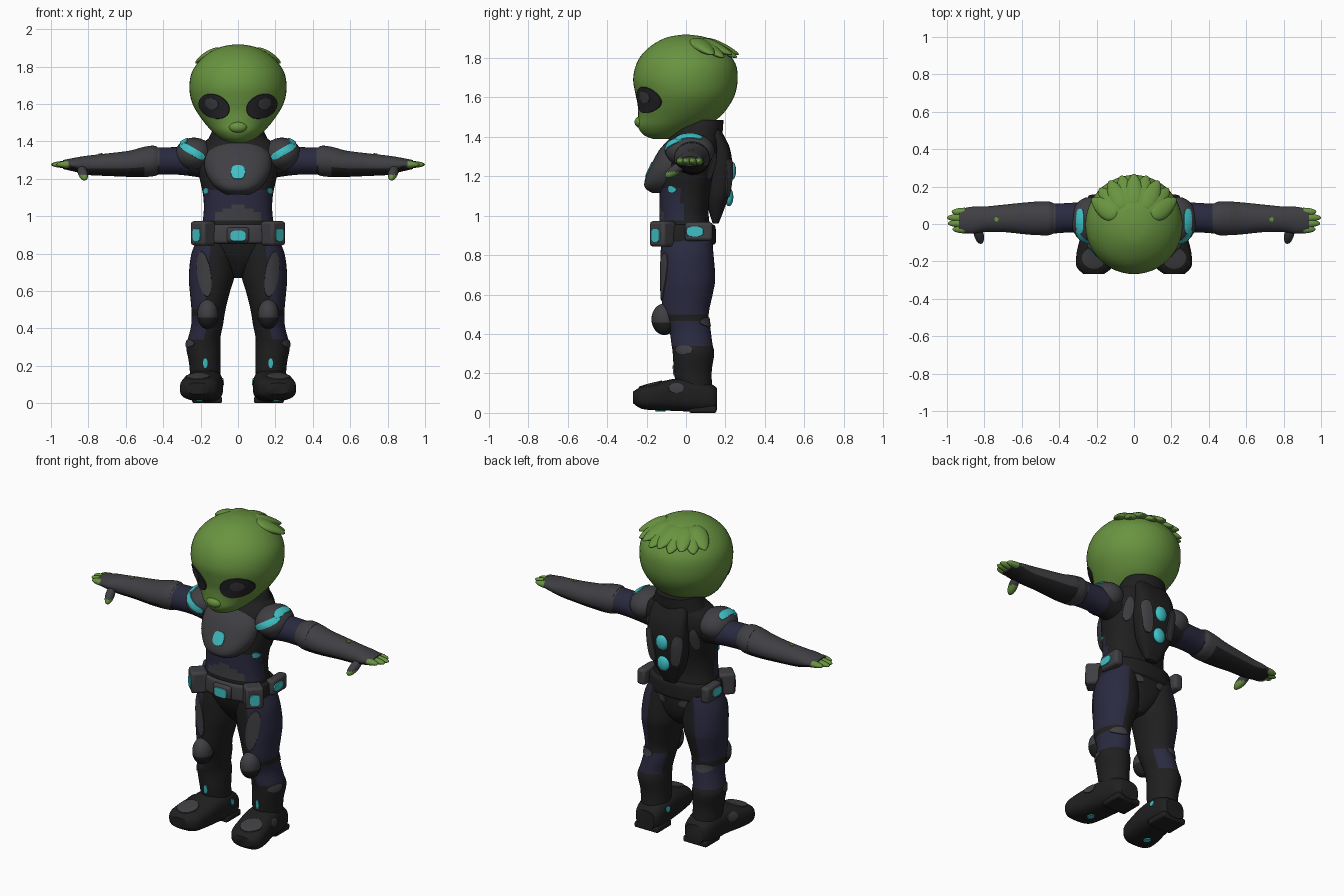
import bpy, bmesh, math
from mathutils import Vector, Matrix
from mathutils.bvhtree import BVHTree

if "Cube" in bpy.data.objects:
    bpy.data.objects.remove(bpy.data.objects["Cube"])

COLOURS = {"green_skin": (0.14, 0.295, 0.051), "black_suit": (0.014, 0.014, 0.014),
           "grey_armour": (0.05, 0.05, 0.057), "navy_cloth": (0.023, 0.023, 0.052),
           "cyan_glow": (0.05, 0.53, 0.56), "dark_eye": (0.018, 0.018, 0.021)}
MATS = {}
for key, rgb in COLOURS.items():
    m = bpy.data.materials.new(key)
    m.use_nodes = True
    m.diffuse_color = (*rgb, 1)
    m.node_tree.nodes["Principled BSDF"].inputs["Base Color"].default_value = (*rgb, 1)
    MATS[key] = m
GREEN, BLACK, GREY, NAVY, CYAN, EYE = COLOURS


def finish(name, bm, colour, mirror=False, bevel=0):
    """Make an object; colour is a name or a rule of face centre and normal."""
    bm.normal_update()
    mesh = bpy.data.meshes.new(name)
    names = []
    for f in bm.faces:
        c = colour(f.calc_center_median(), f.normal) if callable(colour) else colour
        if c not in names:
            names.append(c)
            mesh.materials.append(MATS[c])
        f.material_index = names.index(c)
    bm.to_mesh(mesh)
    bm.free()
    ob = bpy.data.objects.new(name, mesh)
    bpy.context.collection.objects.link(ob)
    if bevel:
        b = ob.modifiers.new("Bevel", "BEVEL")
        b.width, b.segments = bevel, 2
    if mirror:
        ob.modifiers.new("Mirror", "MIRROR")
    bpy.ops.object.select_all(action="DESELECT")
    ob.select_set(True)
    bpy.context.view_layer.objects.active = ob
    bpy.ops.object.shade_smooth_by_angle(angle=math.radians(45))
    return ob


def oval(t, power):
    c, s = math.cos(t), math.sin(t)
    return (math.copysign(abs(c) ** (2 / power), c), math.copysign(abs(s) ** (2 / power), s))


def loft(name, axis, stations, colour, power=2, n=36, steps=5, mirror=False):
    """Skin smooth oval sections (position, two centres, two radii) along an axis."""
    st = [Vector(s) for s in stations]
    st = [st[0]] + st + [st[-1]]
    rows = []
    for i in range(1, len(st) - 2):
        a, b, c, d = st[i - 1:i + 3]
        for k in range(steps):
            t = k / steps
            rows.append(0.5 * (2 * b + (c - a) * t + (2 * a - 5 * b + 4 * c - d) * t * t
                               + (3 * b - a - 3 * c + d) * t ** 3))
    rows.append(st[-1])
    bm = bmesh.new()
    rings = []
    for p, u, v, ru, rv in rows:
        ring = []
        for j in range(n):
            a, b = oval(2 * math.pi * j / n, power)
            a, b = u + a * ru, v + b * rv
            ring.append(bm.verts.new({"x": (p, a, b), "y": (a, p, b), "z": (a, b, p)}[axis]))
        rings.append(ring)
    for r, q in zip(rings, rings[1:]):
        for j in range(n):
            bm.faces.new((r[j], r[(j + 1) % n], q[(j + 1) % n], q[j]))
    bm.faces.new(rings[0][::-1])
    bm.faces.new(rings[-1])
    bmesh.ops.recalc_face_normals(bm, faces=bm.faces)
    return finish(name, bm, colour, mirror)


def blob(name, centre, radii, colour, mirror=False, aim=None, taper=0):
    """Ellipsoid, optionally aimed along a direction and tapered to its far end."""
    bm = bmesh.new()
    bmesh.ops.create_uvsphere(bm, u_segments=24, v_segments=16, radius=1)
    for v in bm.verts:
        v.co.xy *= 1 - taper * v.co.z
    turn = Vector(aim).to_track_quat("Z", "Y").to_matrix().to_4x4() if aim else Matrix()
    bm.transform(Matrix.Translation(centre) @ turn @ Matrix.Diagonal((*radii, 1)))
    return finish(name, bm, colour, mirror)


def box(name, centre, size, colour, mirror=False, turn=0, bevel=0.015):
    bm = bmesh.new()
    bmesh.ops.create_cube(bm, size=1, matrix=Matrix.Translation(centre)
                          @ Matrix.Rotation(turn, 4, "Z") @ Matrix.Diagonal((*size, 1)))
    return finish(name, bm, colour, mirror, bevel)


def patch(name, target, side, centre, size, colour, tilt=0, power=2, lift=0.005, mirror=True):
    """Thin oval plate laid onto the surface of another part."""
    tree = BVHTree.FromPolygons([v.co for v in target.data.vertices],
                                [p.vertices for p in target.data.polygons])
    place = {"front": lambda u, v: ((u, -3, v), (0, 1, 0)), "back": lambda u, v: ((u, 3, v), (0, -1, 0)),
             "side": lambda u, v: ((3, u, v), (-1, 0, 0)), "inside": lambda u, v: ((0, u, v), (1, 0, 0)),
             "top": lambda u, v: ((u, v, 4), (0, 0, -1)), "sole": lambda u, v: ((u, v, -1), (0, 0, 1))}[side]
    ct, sn, n = math.cos(math.radians(tilt)), math.sin(math.radians(tilt)), 28
    bm = bmesh.new()

    def drop(a, b, h):
        o, d = place(centre[0] + a * ct - b * sn, centre[1] + a * sn + b * ct)
        p, nor, _, _ = tree.ray_cast(Vector(o), Vector(d))
        if p is None:
            p, nor, _, _ = tree.find_nearest(Vector(o) + Vector(d) * 3)
        return bm.verts.new(p + nor * h)

    mid, prev = drop(0, 0, lift), None
    for k, h in ((0.25, lift), (0.5, lift), (0.75, lift), (0.96, lift), (1, -0.003)):
        ring = [drop(*(r * s * k for r, s in zip(oval(2 * math.pi * j / n, power), size)), h)
                for j in range(n)]
        for j in range(n):
            i = (j + 1) % n
            bm.faces.new((prev[j], ring[j], ring[i], prev[i]) if prev else (mid, ring[j], ring[i]))
        prev = ring
    bm.normal_update()
    if sum(f.normal.dot(Vector(place(0, 0)[1])) for f in bm.faces) > 0:
        bmesh.ops.reverse_faces(bm, faces=bm.faces)
    return finish(name, bm, colour, mirror)


# Head: rows of height, half width, front and back
profile = [(1.39, .03, -.17, -.08), (1.41, .085, -.215, 0), (1.45, .135, -.243, .09), (1.5, .18, -.243, .17),
           (1.56, .222, -.245, .22), (1.62, .25, -.257, .25), (1.69, .26, -.268, .262), (1.76, .25, -.255, .255),
           (1.82, .215, -.222, .22), (1.87, .16, -.165, .17), (1.905, .09, -.095, .1), (1.918, .02, -.02, .02)]
head = loft("head", "z", [(z, 0, (f + b) / 2, w, (b - f) / 2) for z, w, f, b in profile], GREEN, n=48)
blob("nose", (0, -.225, 1.475), (.05, .036, .032), GREEN)
eye = patch("eye", head, "front", (.127, 1.587), (.087, .064), EYE, tilt=24)
patch("eye_glint", eye, "front", (.14, 1.602), (.038, .03), GREY, tilt=20, lift=0.003)

# Swept crest of overlapping pointed tufts on the back of the skull
for i in range(-4, 5):
    a = i * 0.26
    tip = Vector((math.sin(a) * .262, math.cos(a) * .268, 1.822 - .015 * (i % 2)))
    root = Vector((math.sin(a) * .1, math.cos(a) * .08, 1.895))
    blob("crest_tuft", (tip + root) / 2 - Vector((0, 0, .004)), (.052, .026, (tip - root).length / 2),
         GREEN, aim=tip - root, taper=.35)


# Torso
def torso_rule(c, n):
    if c.y < -.02 and .98 < c.z < 1.13:
        if abs(c.x) < .12 and c.z < 1.07 - abs(c.x) * .5:
            return GREY
        return NAVY
    return BLACK


torso = loft("torso", "z", [(.67, 0, .02, .03, .05), (.72, 0, .02, .09, .09), (.79, 0, .01, .17, .12),
                            (.88, 0, 0, .205, .135), (1, 0, -.01, .185, .125), (1.1, 0, -.005, .185, .13),
                            (1.2, 0, .01, .205, .14), (1.3, 0, .03, .225, .14), (1.38, 0, .04, .2, .13),
                            (1.43, 0, .05, .14, .11), (1.5, 0, .04, .11, .09)], torso_rule, power=2.4, n=48)
chest = loft("chest_plate", "z", [(1.115, 0, -.1, .065, .07), (1.14, 0, -.095, .105, .112), (1.18, 0, -.085, .145, .124),
                                  (1.25, 0, -.06, .178, .12), (1.33, 0, -.03, .175, .108), (1.395, 0, .01, .13, .09)],
             GREY, power=2.5)
patch("chest_light", chest, "front", (0, 1.235), (.038, .038), CYAN, power=2.6, mirror=False)
patch("rib_light", torso, "front", (.17, 1.135), (.014, .017), CYAN)
loft("collar", "z", [(1.36, 0, .05, .185, .12), (1.42, 0, .065, .155, .12), (1.485, 0, .085, .125, .105)], BLACK)

# Shoulder pads with a wrapped light stripe
pad = blob("shoulder_pad", (.235, .02, 1.33), (.102, .125, .09), GREY, True)
patch("shoulder_front_light", pad, "front", (.245, 1.347), (.074, .019), CYAN, tilt=30, power=3.5)
patch("shoulder_top_light", pad, "top", (.287, .015), (.02, .068), CYAN, power=3)


# Arms, hands and fingers
def arm_rule(c, n):
    if c.x < .41:
        return NAVY if c.x > .27 else BLACK
    return GREY if n.z > -.45 else BLACK


arm = loft("arm", "x", [(.16, .03, 1.29, .09, .09), (.3, .035, 1.295, .08, .075), (.42, .03, 1.295, .08, .073),
                        (.5, .03, 1.29, .09, .08), (.58, .03, 1.28, .085, .07), (.7, .03, 1.275, .073, .06),
                        (.8, .025, 1.272, .068, .052), (.87, .02, 1.275, .072, .038), (.935, .018, 1.276, .06, .024)],
           arm_rule, mirror=True)
patch("forearm_dot", arm, "top", (.735, .025), (.012, .012), GREEN)
loft("arm_cuff", "x", [(.43, .03, 1.295, .081, .075), (.455, .03, 1.295, .09, .082),
                       (.5, .03, 1.29, .091, .081)], GREY, mirror=True)
for i, length in enumerate((.97, .995, 1, .975)):
    y = -.028 + i * .031
    blob("finger", ((length + .84) / 2, y, 1.276), (.022, .019, (length - .84) / 2),
         lambda c, n: GREEN if c.x > .905 else GREY, True, (1, 0, 0))
blob("thumb", (.83, -.055, 1.232), (.026, .026, .062),
     lambda c, n: GREEN if c.z < 1.222 else GREY, True, (-.2, -.75, -.55))

# Backpack and its lights
pack = loft("backpack", "z", [(.96, 0, .15, .04, .015), (1.05, 0, .155, .09, .045), (1.12, 0, .165, .115, .055),
                              (1.24, 0, .17, .125, .065), (1.34, 0, .165, .122, .058), (1.42, 0, .145, .11, .04),
                              (1.46, 0, .13, .08, .03)], BLACK, power=3)
patch("pack_panel", pack, "back", (.085, 1.19), (.03, .1), GREY, tilt=-8, power=3, lift=.008)
for y, z in ((.232, 1.228), (.218, 1.095)):
    blob("pack_light", (0, y, z), (.04, .022, .047), CYAN)
patch("pack_side_panel", torso, "back", (.15, 1.25), (.025, .07), GREY)

# Belt with buckle and pouches
loft("belt", "z", [(.855, 0, 0, .205, .143), (.87, 0, 0, .218, .152), (.94, 0, 0, .213, .15), (.955, 0, 0, .2, .138)],
     lambda c, n: GREY if c.y < 0 and abs(c.x) < .16 else BLACK, power=2.4)
buckle = box("buckle", (0, -.15, .9), (.12, .035, .08), GREY)
patch("buckle_light", buckle, "front", (0, .895), (.042, .029), CYAN, power=4, mirror=False)
pouch = box("front_pouch", (.187, -.118, .908), (.105, .095, .13), GREY, True, math.radians(45))
patch("front_pouch_light", pouch, "front", (.22, .9), (.02, .034), CYAN, power=4)
side_pouch = box("side_pouch", (.215, .065, .92), (.055, .14, .095), GREY, True)
patch("side_pouch_light", side_pouch, "side", (.045, .92), (.044, .026), CYAN, power=3)
patch("hip_patch", torso, "back", (.1, .84), (.06, .025), GREY, tilt=15)


# Legs, knee pads and boots
def leg_rule(c, n):
    if .34 < c.z < .47 and (n.x > 0 or n.y > .4) or c.z > .5 and n.x > .15:
        return NAVY
    return BLACK


leg = loft("leg", "z", [(.06, .175, .05, .078, .088), (.2, .177, .035, .083, .095), (.3, .185, .038, .092, .105),
                        (.35, .18, .03, .086, .104), (.42, .165, .02, .085, .105), (.5, .158, 0, .091, .115),
                        (.6, .15, .005, .108, .13), (.68, .141, .01, .122, .138), (.8, .132, .005, .117, .135),
                        (.89, .12, .005, .09, .125)], leg_rule, mirror=True)
patch("thigh_plate", leg, "front", (.18, .69), (.036, .125), GREY, tilt=-8)
patch("calf_patch", leg, "back", (.19, .46), (.045, .025), GREY)
patch("boot_top_patch", leg, "side", (-.01, .32), (.045, .022), GREY)
patch("shin_light", leg, "front", (.175, .215), (.012, .027), CYAN)
blob("knee_pad", (.162, -.11, .475), (.056, .065, .08), lambda c, n: GREY if c.z > .46 else BLACK, True)
foot = loft("boot", "y", [(.158, .165, .07, .06, .055), (.13, .167, .075, .08, .07), (.05, .172, .09, .093, .085),
                          (-.05, .182, .092, .1, .082), (-.15, .2, .083, .106, .07),
                          (-.225, .21, .077, .098, .056), (-.268, .215, .078, .055, .03)], BLACK, power=2.8, mirror=True)
patch("toe_cap", foot, "top", (.215, -.18), (.064, .06), GREY)
patch("ankle_patch", foot, "side", (-.05, .125), (.04, .025), GREY)
patch("heel_light", foot, "inside", (.06, .115), (.016, .018), CYAN)
patch("sole_light", foot, "sole", (.205, -.13), (.02, .026), CYAN)
box("heel", (.165, .085, .018), (.16, .14, .036), BLACK, True, bevel=.01)
